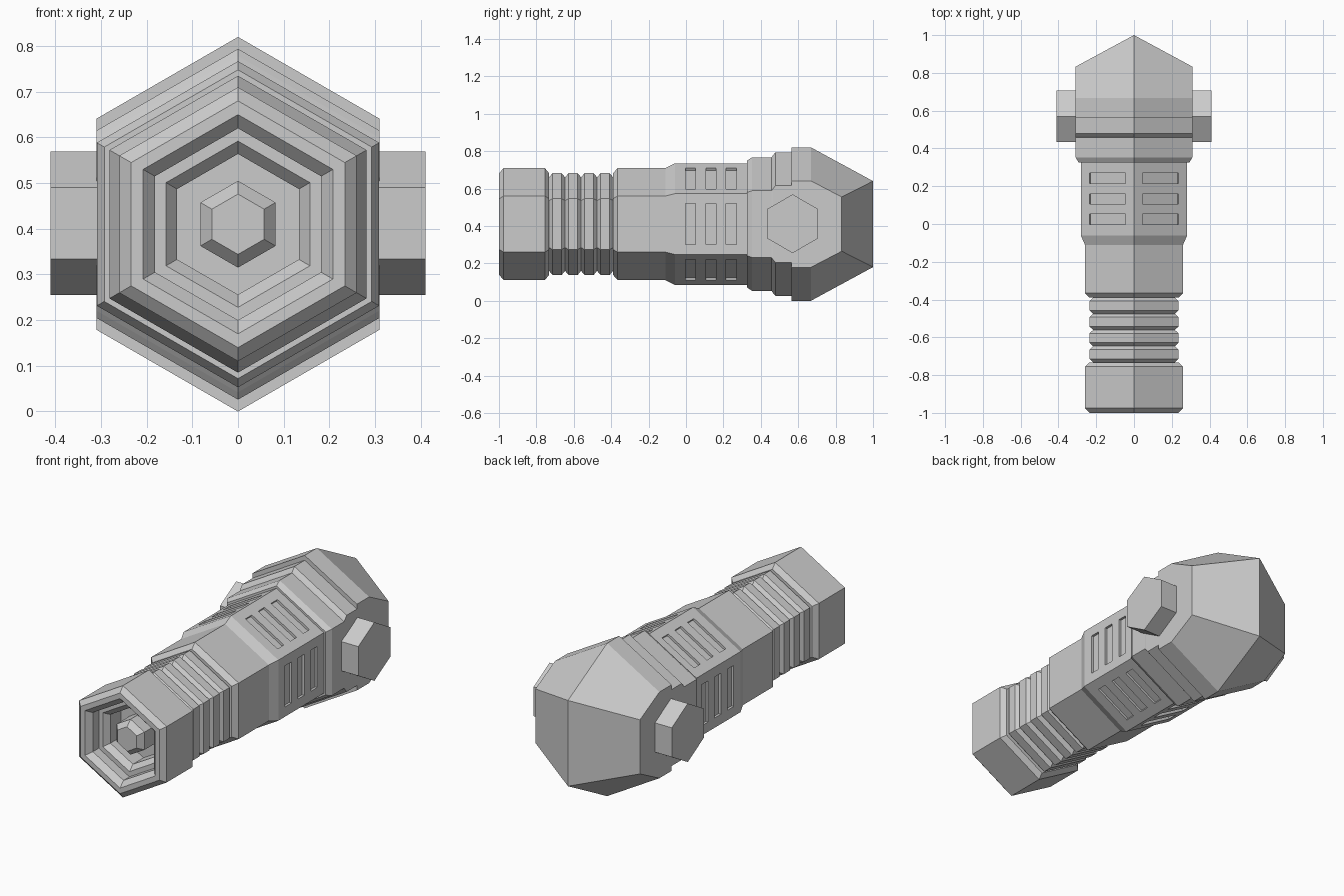
import bpy, bmesh, math
from mathutils import Matrix, Vector

cube = bpy.data.objects.get("Cube")
if cube:
    bpy.data.objects.remove(cube, do_unlink=True)

MID = 0.41          # height of the long axis
SIDE = 0.31         # widest half width of the body

grey = bpy.data.materials.new("plain grey")
grey.use_nodes = True
grey.diffuse_color = (0.6, 0.6, 0.6, 1)
grey.node_tree.nodes["Principled BSDF"].inputs["Base Color"].default_value = (0.6, 0.6, 0.6, 1)


def finish(name, bm):
    bmesh.ops.recalc_face_normals(bm, faces=bm.faces)
    mesh = bpy.data.meshes.new(name)
    bm.to_mesh(mesh)
    bm.free()
    mesh.materials.append(grey)
    obj = bpy.data.objects.new(name, mesh)
    bpy.context.collection.objects.link(obj)
    return obj


def hexagon(y, r):
    """Pointed-top hexagon whose sides stop at the flat flanks."""
    w = min(r * math.cos(math.pi / 6), SIDE)
    s = r - w * math.tan(math.pi / 6)
    pts = [(0, r), (w, s), (w, -s), (0, -r), (-w, -s), (-w, s)]
    return [Vector((x, y, MID + z)) for x, z in pts]


def loft(name, rings, ridge_end=False):
    bm = bmesh.new()
    loops = [[bm.verts.new(p) for p in ring] for ring in rings]
    for a, b in zip(loops, loops[1:]):
        for i in range(6):
            j = (i + 1) % 6
            bm.faces.new((a[i], a[j], b[j], b[i]))
    bm.faces.new(loops[0])
    end = loops[-1]
    if ridge_end:       # two faces meeting at an upright ridge
        bm.faces.new(end[:4])
        bm.faces.new(end[3:] + end[:1])
    else:
        bm.faces.new(end)
    return finish(name, bm)


def turned(name, profile):
    return loft(name, [hexagon(y, r) for y, r in profile])


# Front block: outside, rim, stepped recess and the central stud
turned("front_block", [
    (-0.732, 0.24), (-0.732, 0.272), (-0.755, 0.30), (-0.975, 0.30), (-1, 0.27),
    (-1, 0.24), (-0.97, 0.21), (-0.92, 0.21), (-0.92, 0.182), (-0.89, 0.154),
    (-0.8, 0.154), (-0.8, 0.095), (-0.91, 0.095), (-0.94, 0.066)])

# Ribbed grip
grip = []
step = 0.0855
for i in range(4):
    y = -0.732 + i * step
    grip += [(y, 0.25), (y + 0.018, 0.272), (y + step - 0.018, 0.272)]
grip.append((-0.39, 0.25))
turned("ribbed_grip", grip)

# Barrel with three slots on each of its six sides
barrel = turned("barrel", [(-0.39, 0.25), (-0.39, 0.272), (-0.365, 0.30),
                           (-0.11, 0.30), (-0.06, 0.325), (0.34, 0.325)])
bm = bmesh.new()
face_distance = 0.325 * math.cos(math.pi / 6)
for side in range(6):
    turn = Matrix.Translation((0, 0, MID)) @ Matrix.Rotation(side * math.pi / 3, 4, "Y")
    for y in (0.025, 0.133, 0.242):
        place = Matrix.Translation((face_distance, y, 0))
        size = Matrix.Diagonal((0.026, 0.054, 0.22, 1))
        bmesh.ops.create_cube(bm, size=1, matrix=turn @ place @ size)
cutter = finish("slot_cutter", bm)
cutter.hide_render = True
cut = barrel.modifiers.new("slots", "BOOLEAN")
cut.operation = "DIFFERENCE"
cut.solver = "EXACT"
cut.object = cutter
bpy.context.view_layer.objects.active = barrel
bpy.ops.object.modifier_apply(modifier=cut.name)
bpy.data.objects.remove(cutter, do_unlink=True)

# Stepped collar
turned("collar", [(0.325, 0.30), (0.325, 0.338), (0.353, 0.357), (0.457, 0.357),
                  (0.465, 0.368), (0.478, 0.384), (0.57, 0.384)])

# Head with a wedge-shaped rear
rear = [Vector((x, 1 - abs(x) * 0.54, MID + z)) for x, z in
        [(0, 0.23), (SIDE, 0.145), (SIDE, -0.145), (0, -0.23), (-SIDE, -0.145), (-SIDE, 0.145)]]
loft("head", [hexagon(0.565, 0.41), hexagon(0.668, 0.41), rear], ridge_end=True)

# Hexagonal side knobs
for name, sign in (("left_knob", 1), ("right_knob", -1)):
    bm = bmesh.new()
    place = Matrix.Translation((sign * 0.355, 0.57, MID + 0.002)) @ Matrix.Rotation(math.pi / 2, 4, "Y")
    bmesh.ops.create_cone(bm, cap_ends=True, segments=6, radius1=0.157, radius2=0.157, depth=0.11,
                          matrix=place @ Matrix.Rotation(math.pi / 2, 4, "Z")
                          @ Matrix.Rotation(math.pi / 6, 4, "Z"))
    # Put a corner of the hexagon at the top
    top = max(v.co.z for v in bm.verts)
    if top < MID + 0.15:
        bmesh.ops.rotate(bm, verts=bm.verts, cent=(0, 0.57, MID + 0.002),
                         matrix=Matrix.Rotation(math.pi / 6, 3, "X"))
    finish(name, bm)
